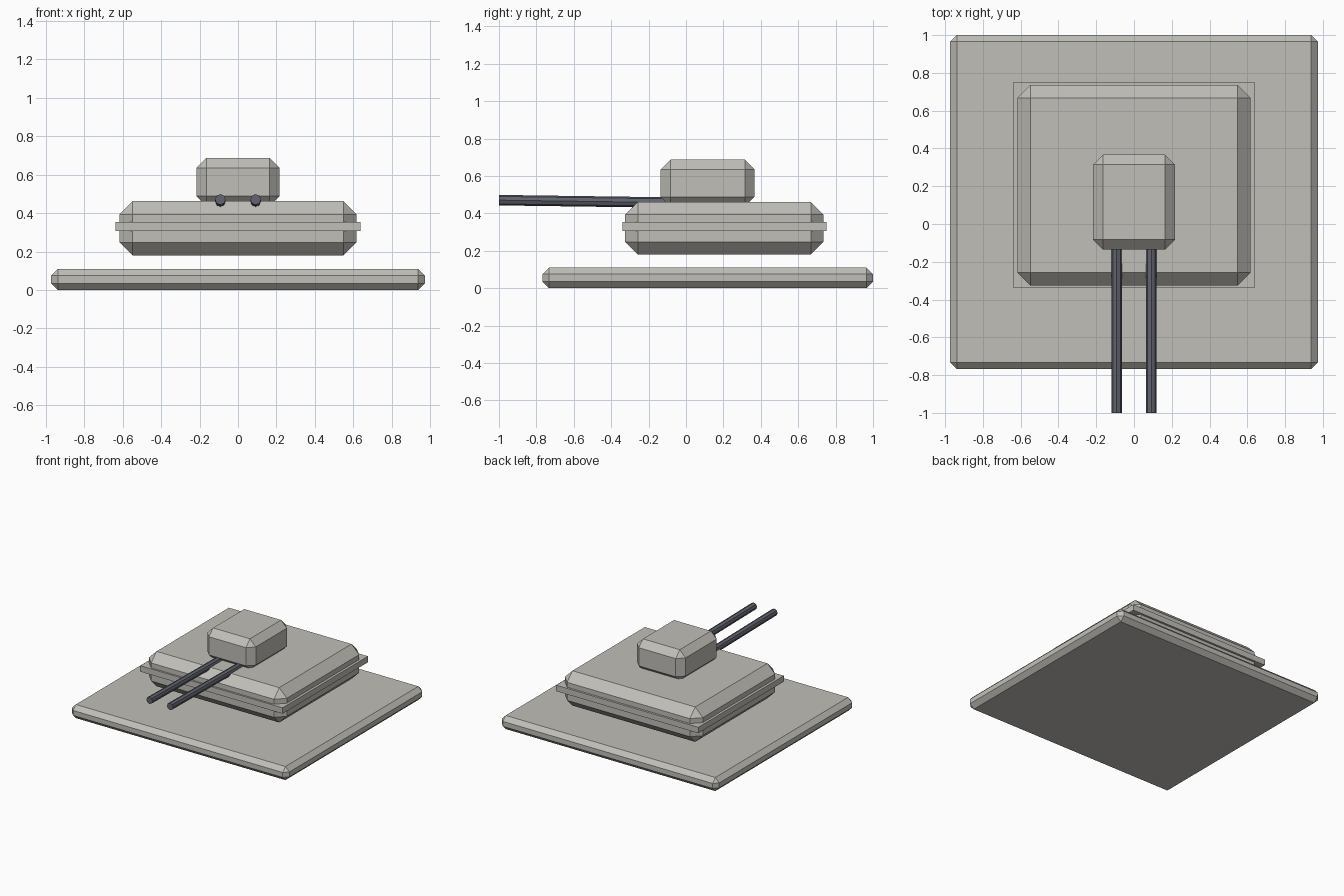
import bpy
from mathutils import Vector

default = bpy.data.objects.get("Cube")
if default:
    bpy.data.objects.remove(default, do_unlink=True)


def make_material(name, rgb):
    mat = bpy.data.materials.new(name)
    mat.use_nodes = True
    color = (*rgb, 1.0)
    mat.diffuse_color = color
    mat.node_tree.nodes["Principled BSDF"].inputs["Base Color"].default_value = color
    return mat


armor_grey = make_material("warm_grey", (0.53, 0.52, 0.48))
gun_metal = make_material("dark_blue_grey", (0.12, 0.125, 0.155))


def box(name, low, high, chamfer=0.0):
    """Box between two corners, with optional flat chamfered edges."""
    low, high = Vector(low), Vector(high)
    bpy.ops.mesh.primitive_cube_add(size=1, location=(low + high) / 2)
    obj = bpy.context.object
    obj.name = name
    for v in obj.data.vertices:
        v.co = v.co * (high - low)
    obj.data.materials.append(armor_grey)
    if chamfer:
        mod = obj.modifiers.new("chamfer", "BEVEL")
        mod.width = chamfer
        mod.segments = 1
        mod.limit_method = "NONE"
    return obj


def rod(name, start, end, radius):
    """Eight-sided rod from start to end."""
    start, end = Vector(start), Vector(end)
    axis = end - start
    bpy.ops.mesh.primitive_cylinder_add(
        vertices=8, radius=radius, depth=axis.length, location=(start + end) / 2)
    obj = bpy.context.object
    obj.name = name
    obj.rotation_euler = axis.to_track_quat("Z", "Y").to_euler()
    obj.data.materials.append(gun_metal)
    return obj


# Ground slab
box("base_plate", (-0.973, -0.768, 0), (0.973, 1.0, 0.11), 0.035)

# Floating body with a thin square belt around its middle
box("body", (-0.617, -0.325, 0.18), (0.617, 0.735, 0.462), 0.068)
box("body_belt", (-0.637, -0.34, 0.306), (0.637, 0.752, 0.354))

# Turret, its lower chamfer sunk slightly into the body
box("turret", (-0.217, -0.135, 0.437), (0.217, 0.367, 0.688), 0.052)

# Twin barrels, tilted slightly upward
for side, x in (("left", 0.092), ("right", -0.092)):
    rod(f"{side}_barrel", (x, 0.0, 0.457), (x, -1.0, 0.471), 0.028)
